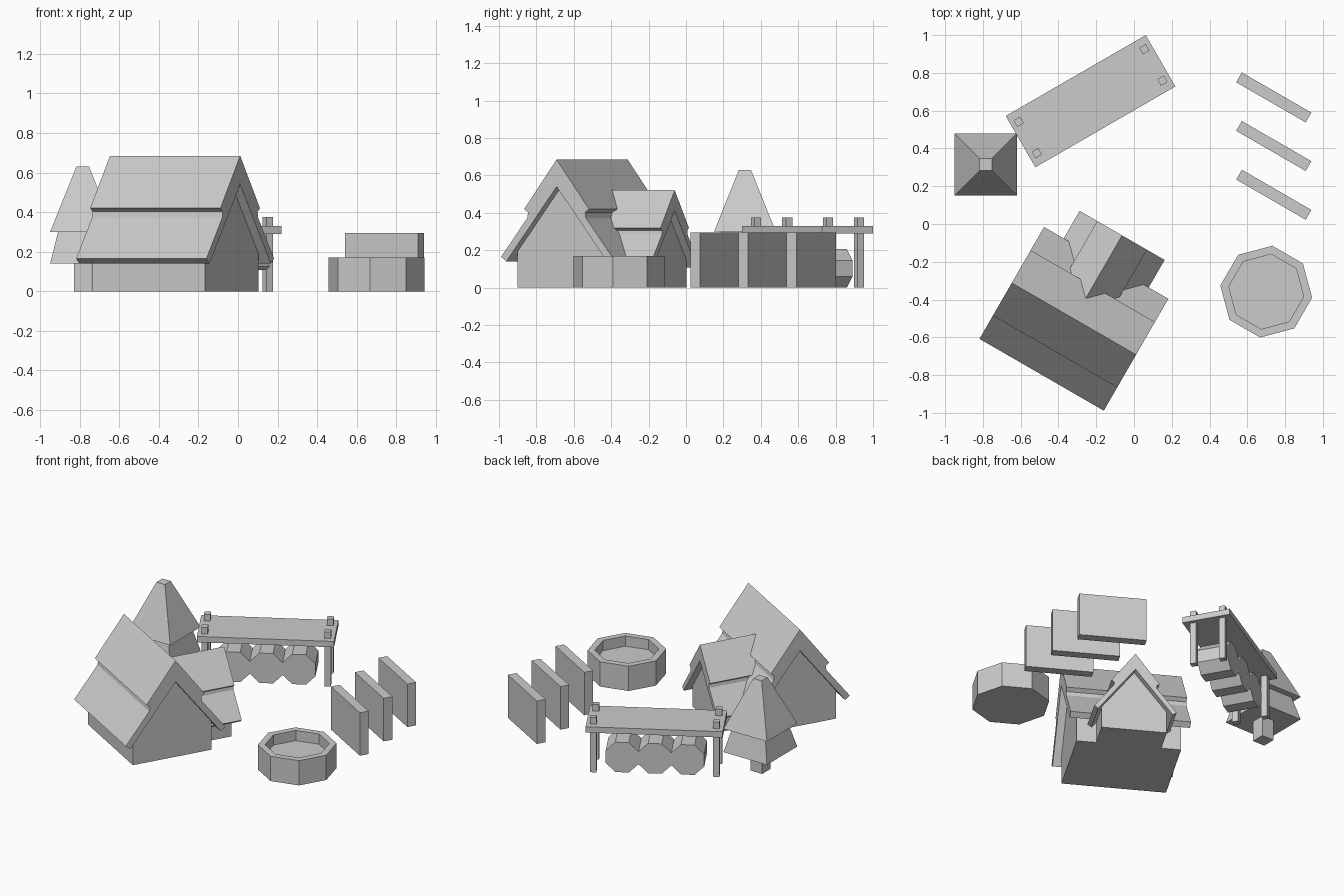
import bpy, bmesh, math
from mathutils import Matrix

if "Cube" in bpy.data.objects:
    bpy.data.objects.remove(bpy.data.objects["Cube"])


def place(x, y, deg, z=0):
    return Matrix.Translation((x, y, z)) @ Matrix.Rotation(math.radians(deg), 4, 'Z')


def make_object(name, bm, mat):
    bmesh.ops.recalc_face_normals(bm, faces=bm.faces)
    me = bpy.data.meshes.new(name)
    bm.to_mesh(me)
    bm.free()
    ob = bpy.data.objects.new(name, me)
    ob.matrix_world = mat
    bpy.context.collection.objects.link(ob)
    return ob


def extrude_profile(name, half, x0, x1, mat, s=1.0):
    """Mirror a half outline (distance from middle, height) and extrude along local x."""
    pts = half + [(-d, z) for d, z in reversed(half) if d > 0]
    bm = bmesh.new()
    face = bm.faces.new([bm.verts.new((x0, d * s, z * s)) for d, z in pts])
    new = bmesh.ops.extrude_face_region(bm, geom=[face])["geom"]
    bmesh.ops.translate(bm, vec=(x1 - x0, 0, 0),
                        verts=[g for g in new if isinstance(g, bmesh.types.BMVert)])
    return make_object(name, bm, mat)


def frustum(name, sides, r0, r1, z0, z1, mat, turn=0.0):
    bm = bmesh.new()
    bmesh.ops.create_cone(bm, cap_ends=True, segments=sides, radius1=r0, radius2=r1,
                          depth=z1 - z0,
                          matrix=Matrix.Translation((0, 0, (z0 + z1) / 2))
                          @ Matrix.Rotation(turn, 4, 'Z'))
    return make_object(name, bm, mat)


def box(name, size, z0, mat):
    bm = bmesh.new()
    bmesh.ops.create_cube(bm, size=1)
    bmesh.ops.scale(bm, vec=size, verts=bm.verts)
    bmesh.ops.translate(bm, vec=(0, 0, z0 + size[2] / 2), verts=bm.verts)
    return make_object(name, bm, mat)


# House: gabled walls under a two-layer roof, with a smaller copy as a cross wing
house = place(-0.318, -0.502, -30)
wing = house @ Matrix.Rotation(math.pi / 2, 4, 'Z')
K = 0.76
wall = [(0, 0.54), (0.27, 0.192), (0.27, 0)]
# the ridge apexes sit on the middle line, so the roof is built as one closed chevron
outer = [(0.2, 0.42), (0.176, 0.402), (0.181, 0.372), (0.342, 0.165), (0.31, 0.14)]


def roof(name, x0, x1, mat, s=1.0):
    pts = [(0, 0.685)] + outer + [(0, 0.54)] + [(-d, z) for d, z in reversed(outer)]
    bm = bmesh.new()
    rings = [[bm.verts.new((x, d * s, z * s)) for d, z in pts] for x in (x0, x1)]
    n = len(pts)
    for i in range(n):
        j = (i + 1) % n
        bm.faces.new((rings[0][i], rings[0][j], rings[1][j], rings[1][i]))
    for ring in rings:
        bm.faces.new(ring)
    return make_object(name, bm, mat)


extrude_profile("house_walls", wall, -0.33, 0.33, house)
roof("house_roof", -0.38, 0.38, house)
extrude_profile("wing_walls", wall, 0.0, 0.464, wing, K)
roof("wing_roof", 0.06, 0.51, wing, K)

# Tree: square trunk and two square tiers
tree = place(-0.785, 0.315, 0)
q = math.sqrt(2)
box("tree_trunk", (0.09, 0.09, 0.16), 0, tree)
frustum("tree_lower_tier", 4, 0.165 * q, 0.1 * q, 0.14, 0.40, tree, math.pi / 4)
frustum("tree_upper_tier", 4, 0.165 * q, 0.032 * q, 0.30, 0.63, tree, math.pi / 4)

# Shelter: flat roof on four posts with three logs beneath
shelter = place(-0.23, 0.65, 30)
box("shelter_roof", (0.856, 0.314, 0.04), 0.29, shelter)
for sx in (-1, 1):
    for sy in (-1, 1):
        box("shelter_post", (0.04, 0.04, 0.375), 0,
            shelter @ Matrix.Translation((sx * 0.384, sy * 0.096, 0)))
log_r = 0.1025 / math.cos(math.pi / 8)
for i in (-1, 0, 1):
    frustum("log", 8, log_r, log_r, -0.1, 0.1,
            shelter @ Matrix.Translation((i * 0.205, 0, 0.1025))
            @ Matrix.Rotation(math.pi / 2, 4, 'X'), math.pi / 8)

# Three upright slabs
for y in (0.67, 0.413, 0.155):
    box("slab", (0.425, 0.06, 0.295), 0, place(0.74, y, -30))

# Well: eight-sided tub with a sunken floor
bm = bmesh.new()
rings = []
for r, z in ((0.245, 0), (0.245, 0.17), (0.2, 0.17), (0.2, 0.1)):
    rings.append([bm.verts.new((r * math.cos(k * math.pi / 4), r * math.sin(k * math.pi / 4), z))
                  for k in range(8)])
for a, b in zip(rings, rings[1:]):
    for k in range(8):
        j = (k + 1) % 8
        bm.faces.new((a[k], a[j], b[j], b[k]))
bm.faces.new(rings[0])
bm.faces.new(rings[-1])
make_object("well", bm, place(0.70, -0.358, -7.5))
